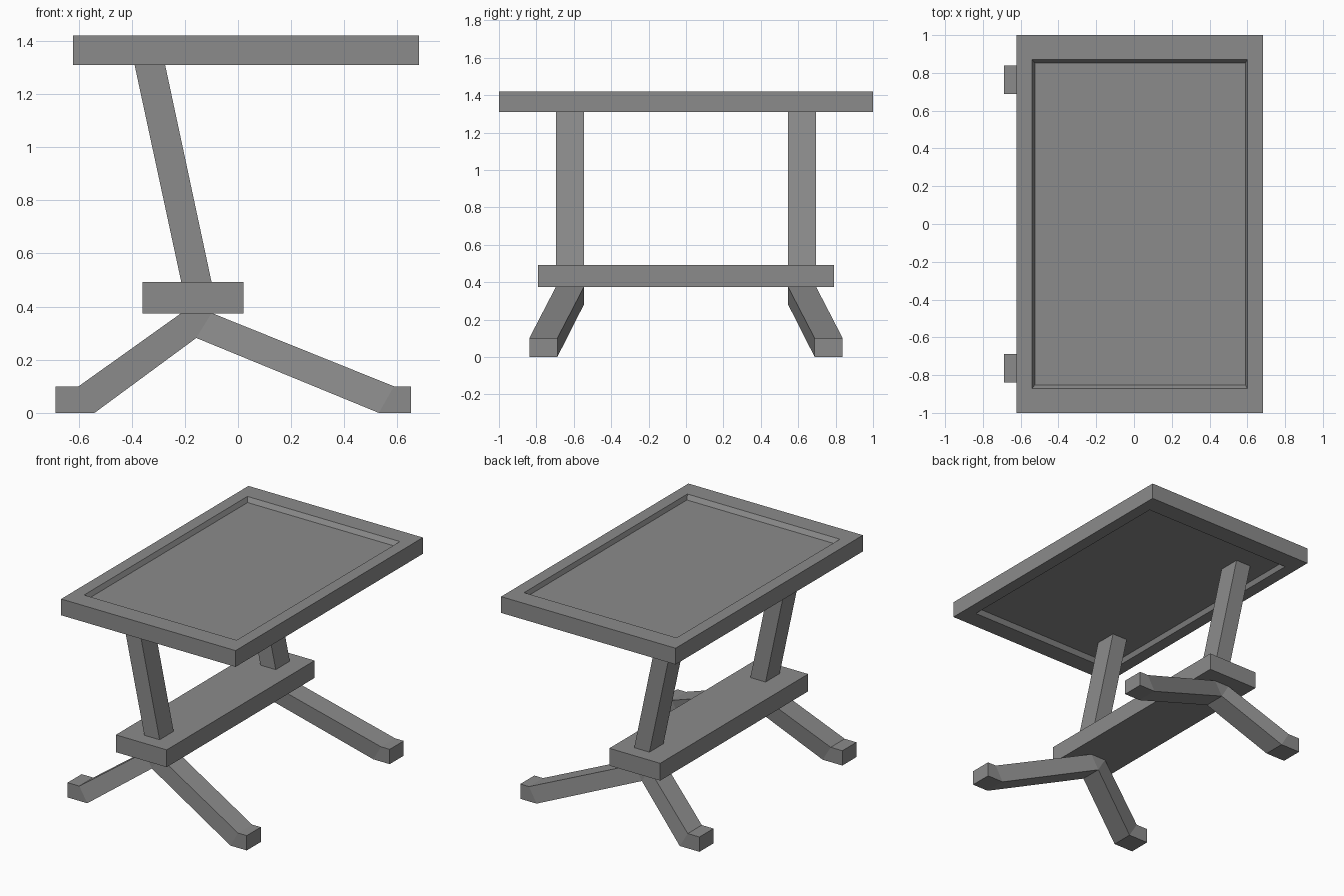
import bpy, bmesh

if "Cube" in bpy.data.objects:
    bpy.data.objects.remove(bpy.data.objects["Cube"])

mat = bpy.data.materials.new("grey")
mat.diffuse_color = (0.26, 0.26, 0.26, 1)
mat.use_nodes = True
mat.node_tree.nodes["Principled BSDF"].inputs["Base Color"].default_value = mat.diffuse_color


def finish(name, bm):
    bmesh.ops.remove_doubles(bm, verts=bm.verts, dist=0.0005)
    bmesh.ops.recalc_face_normals(bm, faces=bm.faces)
    me = bpy.data.meshes.new(name)
    bm.to_mesh(me)
    bm.free()
    me.materials.append(mat)
    ob = bpy.data.objects.new(name, me)
    bpy.context.collection.objects.link(ob)
    return ob


def loft(name, rings):
    """Skin a list of four-point rings and cap both ends."""
    bm = bmesh.new()
    vs = [[bm.verts.new(p) for p in r] for r in rings]
    for a, b in zip(vs, vs[1:]):
        for i in range(4):
            j = (i + 1) % 4
            bm.faces.new((a[i], a[j], b[j], b[i]))
    bm.faces.new(vs[0])
    bm.faces.new(vs[-1])
    return finish(name, bm)


def rect(x0, x1, y0, y1, z):
    return [(x0, y0, z), (x1, y0, z), (x1, y1, z), (x0, y1, z)]


def mirror_y(ob):
    m = ob.modifiers.new("mirror", 'MIRROR')
    m.use_axis = (False, True, False)


# Tabletop: frame with shallow sloped recess above and below
loft("tabletop", [
    rect(-0.525, 0.59, -0.852, 0.852, 1.34),
    rect(-0.54, 0.60, -0.872, 0.872, 1.31),
    rect(-0.622, 0.682, -1, 1, 1.31),
    rect(-0.622, 0.682, -1, 1, 1.42),
    rect(-0.54, 0.60, -0.872, 0.872, 1.42),
    rect(-0.525, 0.59, -0.852, 0.852, 1.39),
])

# Lower shelf
loft("shelf", [rect(-0.36, 0.02, -0.79, 0.79, z) for z in (0.375, 0.492)])

# Slanted posts
mirror_y(loft("post", [
    rect(-0.213, -0.099, 0.545, 0.695, 0.49),
    rect(-0.396, -0.281, 0.545, 0.695, 1.341),
]))

# Splayed legs: (top x, top z, bottom x, bottom z, inner y) along x
sections = [
    (-0.687, 0.10, -0.687, 0.0, 0.688),
    (-0.60, 0.10, -0.54, 0.0, 0.688),
    (-0.213, 0.376, -0.157, 0.282, 0.545),
    (-0.099, 0.376, -0.157, 0.282, 0.545),
    (0.587, 0.10, 0.53, 0.0, 0.688),
    (0.652, 0.10, 0.652, 0.0, 0.688),
]
mirror_y(loft("legs", [
    [(xt, y, zt), (xt, y + 0.15, zt), (xb, y + 0.15, zb), (xb, y, zb)]
    for xt, zt, xb, zb, y in sections
]))
